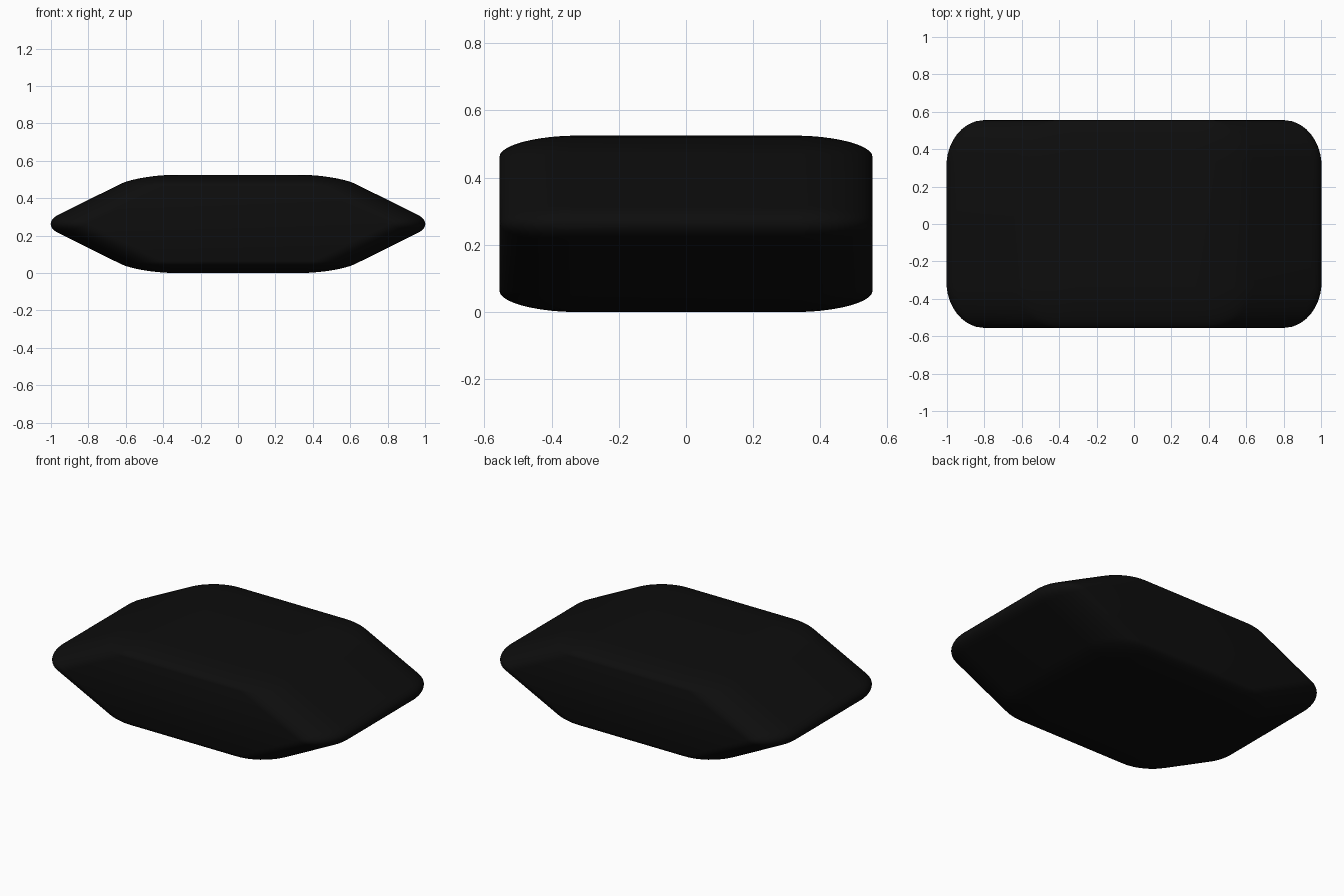
import bpy, bmesh
from math import radians
from mathutils import Matrix

if "Cube" in bpy.data.objects:
    bpy.data.objects.remove(bpy.data.objects["Cube"])

RADIUS, DEPTH, BEVEL = 1.059, 1.11, 0.22
HEIGHT = 0.525

# hexagonal prism lying along y, with corners pointing to +x and -x
bm = bmesh.new()
bmesh.ops.create_cone(bm, cap_ends=True, segments=6,
                      radius1=RADIUS, radius2=RADIUS, depth=DEPTH)
if max(v.co.x for v in bm.verts) < RADIUS - 0.01:
    bm.transform(Matrix.Rotation(radians(30), 4, 'Z'))
bm.transform(Matrix.Rotation(radians(90), 4, 'X'))

# generous rounding of every edge, then flattening into a pebble
bmesh.ops.bevel(bm, geom=bm.edges[:], offset=BEVEL, offset_type='OFFSET',
                segments=10, profile=0.5, affect='EDGES', clamp_overlap=True)
full = max(v.co.z for v in bm.verts) - min(v.co.z for v in bm.verts)
bm.transform(Matrix.Translation((0, 0, HEIGHT / 2))
             @ Matrix.Diagonal((1, 1, HEIGHT / full, 1)))
bmesh.ops.recalc_face_normals(bm, faces=bm.faces[:])
for f in bm.faces:
    f.smooth = True

mesh = bpy.data.meshes.new("rounded_hex_pebble")
bm.to_mesh(mesh)
bm.free()
pebble = bpy.data.objects.new("rounded_hex_pebble", mesh)
bpy.context.collection.objects.link(pebble)

# near-black finish
black = bpy.data.materials.new("black")
black.diffuse_color = (0.004, 0.004, 0.004, 1)
black.use_nodes = True
black.node_tree.nodes["Principled BSDF"].inputs["Base Color"].default_value = black.diffuse_color
mesh.materials.append(black)
